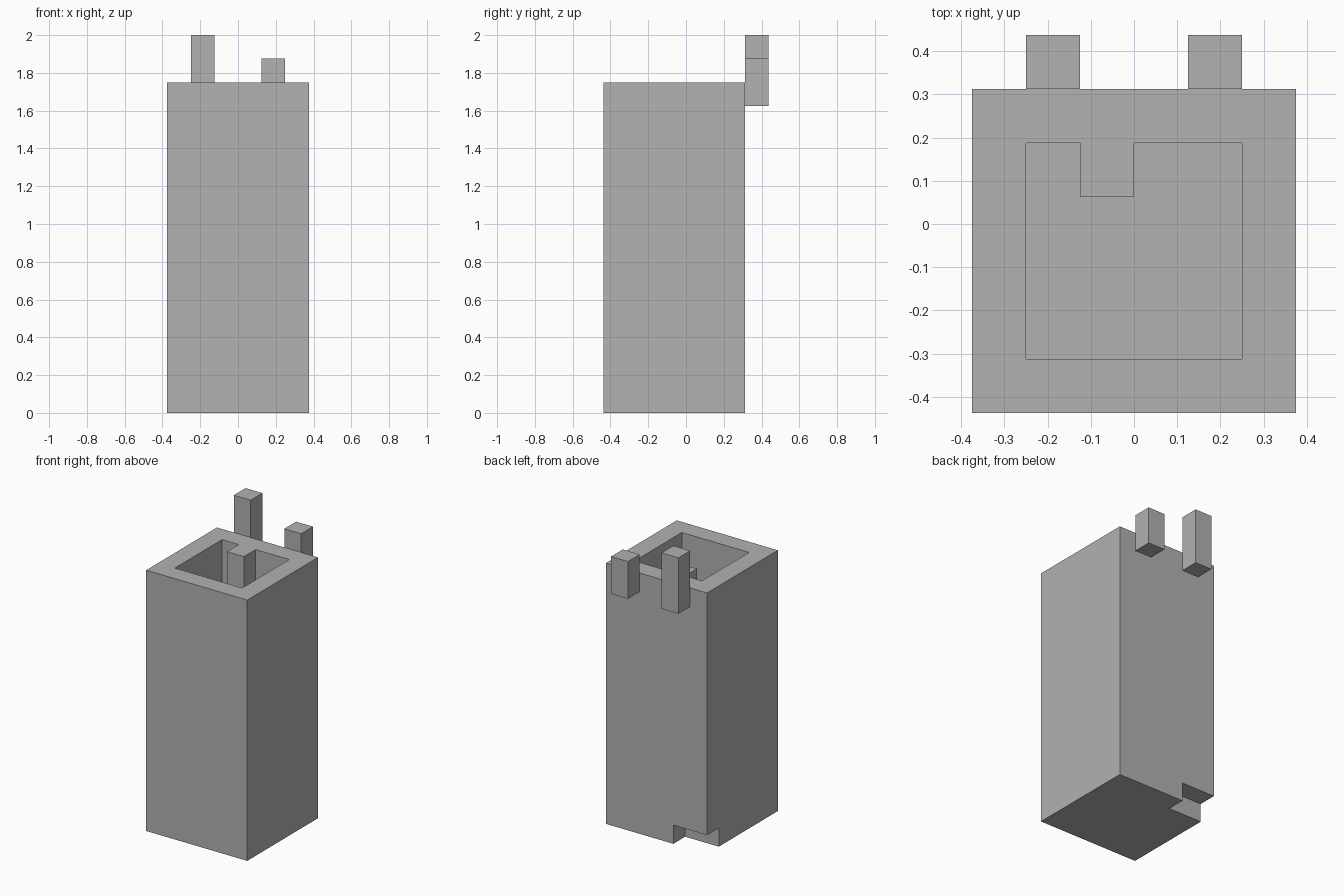
import bpy
import bmesh

U = 0.125          # block unit
BACK = 2.5         # back face of the tower, in units

if "Cube" in bpy.data.objects:
    bpy.data.objects.remove(bpy.data.objects["Cube"], do_unlink=True)

grey = bpy.data.materials.new("stone_grey")
grey.use_nodes = True
colour = (0.445, 0.445, 0.445, 1)
grey.diffuse_color = colour
grey.node_tree.nodes["Principled BSDF"].inputs["Base Color"].default_value = colour


def prism(name, outline, z0, z1):
    """Extrude a flat outline (in units) from z0 to z1."""
    bm = bmesh.new()
    base = bm.faces.new([bm.verts.new((x * U, y * U, z0 * U)) for x, y in outline])
    top = bmesh.ops.extrude_face_region(bm, geom=[base])["geom"]
    bmesh.ops.translate(bm, vec=(0, 0, (z1 - z0) * U),
                        verts=[v for v in top if isinstance(v, bmesh.types.BMVert)])
    bmesh.ops.recalc_face_normals(bm, faces=bm.faces)
    mesh = bpy.data.meshes.new(name)
    bm.to_mesh(mesh)
    bm.free()
    mesh.materials.append(grey)
    obj = bpy.data.objects.new(name, mesh)
    bpy.context.collection.objects.link(obj)
    return obj


def box(name, x0, x1, y0, y1, z0, z1):
    return prism(name, [(x0, y0), (x1, y0), (x1, y1), (x0, y1)], z0, z1)


def cut(target, cutter):
    """Subtract the cutter, apply the result and discard the cutter."""
    cutter.hide_render = True
    mod = target.modifiers.new("cut", "BOOLEAN")
    mod.operation = "DIFFERENCE"
    mod.solver = "EXACT"
    mod.object = cutter
    bpy.context.view_layer.objects.active = target
    bpy.ops.object.modifier_apply(modifier=mod.name)
    bpy.data.objects.remove(cutter, do_unlink=True)


# Tower shell
tower = box("tower", -3, 3, BACK - 6, BACK, 0, 14)

# Shaft, leaving a square post against the back wall
inner = BACK - 1
cut(tower, prism("shaft_cutter", [
    (-2, inner - 4), (2, inner - 4), (2, inner), (0, inner),
    (0, inner - 1), (-1, inner - 1), (-1, inner), (-2, inner)], 1, 15))

# Notch in the bottom back corner
cut(tower, box("notch_cutter", -4, -1, inner, BACK + 1, -1, 1))

# Pegs on the back face
for name, x, top in (("tall_peg", -2, 16), ("short_peg", 1, 15)):
    box(name, x, x + 1, BACK, BACK + 1, 13, top)
